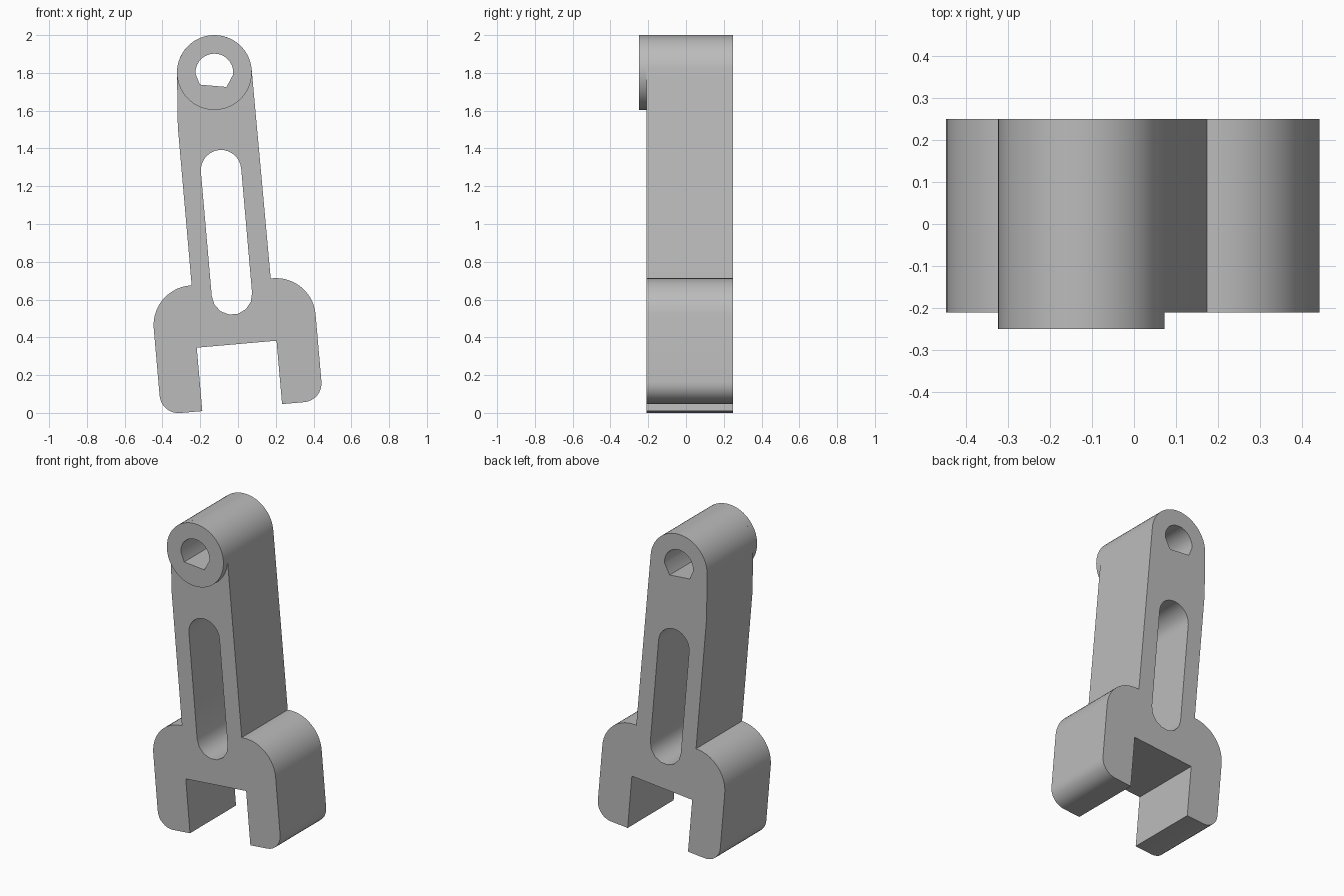
import bpy
import math
from math import cos, sin, radians
from mathutils import Vector

cube = bpy.data.objects.get("Cube")
if cube:
    bpy.data.objects.remove(cube, do_unlink=True)

grey = bpy.data.materials.new("plain grey")
grey.diffuse_color = (0.5, 0.5, 0.5, 1)
grey.use_nodes = True
grey.node_tree.nodes["Principled BSDF"].inputs["Base Color"].default_value = (0.5, 0.5, 0.5, 1)

# The link leans about the centre of its top eye
EYE = Vector((-0.125, 1.802))
EYE_R, HOLE_R = 0.198, 0.1
TILT = radians(5)
MID = -0.008


def lean(points):
    """Move points from the link's own axes into the leaning position."""
    return [EYE + Vector((u * cos(TILT) - v * sin(TILT), u * sin(TILT) + v * cos(TILT)))
            for u, v in points]


def arc(cx, cy, r, start, end, n):
    angles = [radians(start + (end - start) * i / n) for i in range(n + 1)]
    return [(cx + r * cos(a), cy + r * sin(a)) for a in angles]


def plate(name, loops, y_front, y_back):
    """Extrude an outline with holes along y."""
    curve = bpy.data.curves.new(name, 'CURVE')
    curve.dimensions = '2D'
    curve.fill_mode = 'BOTH'
    curve.extrude = (y_back - y_front) / 2
    for loop in loops:
        spline = curve.splines.new('POLY')
        spline.points.add(len(loop) - 1)
        for point, (x, z) in zip(spline.points, loop):
            point.co = (x, z, 0, 1)
        spline.use_cyclic_u = True
    obj = bpy.data.objects.new(name, curve)
    bpy.context.collection.objects.link(obj)
    obj.location.y = (y_front + y_back) / 2
    obj.rotation_euler.x = math.pi / 2
    bpy.ops.object.select_all(action='DESELECT')
    obj.select_set(True)
    bpy.context.view_layer.objects.active = obj
    bpy.ops.object.convert(target='MESH')
    obj = bpy.context.view_layer.objects.active
    bpy.ops.object.mode_set(mode='EDIT')
    bpy.ops.mesh.select_all(action='SELECT')
    bpy.ops.mesh.remove_doubles(threshold=0.0001)
    bpy.ops.mesh.normals_make_consistent(inside=False)
    bpy.ops.object.mode_set(mode='OBJECT')
    bpy.ops.object.shade_smooth_by_angle(angle=radians(30))
    obj.data.materials.clear()
    obj.data.materials.append(grey)
    return obj


# Fork half, from the shoulder down to the notch
OUTER, INNER, NECK = 0.43, 0.212, 0.21
SHOULDER, NOTCH, FOOT = -1.112, -1.443, -1.78
SHOULDER_R, FOOT_R = 0.21, 0.1
half = [(NECK, SHOULDER)]
half += arc(OUTER - SHOULDER_R, SHOULDER - SHOULDER_R, SHOULDER_R, 90, 0, 14)
half += arc(OUTER - FOOT_R, FOOT + FOOT_R, FOOT_R, 0, -90, 8)
half += [(INNER, FOOT), (INNER, NOTCH)]
right_side = [(MID + u, v) for u, v in half]
left_side = [(MID - u, v) for u, v in reversed(half)]

# Whole outline: leaning sides, with an upright left cheek below the eye
outline = lean(right_side + left_side + [(MID - NECK, -0.27)])
outline += [Vector(p) for p in arc(EYE.x, EYE.y, EYE_R, 180, 5, 32)]

# Long slot
SLOT_R = 0.107
slot = lean(arc(MID - 0.002, -0.518, SLOT_R, 0, 180, 14)
            + arc(MID - 0.002, -1.179, SLOT_R, 180, 360, 7))

# Eye hole with a flat at its lower side
hole = arc(EYE.x, EYE.y, HOLE_R, -6, 184, 14) + arc(EYE.x, EYE.y, HOLE_R, 220, 310, 1)

plate("fork_link_body", [outline, slot, hole], -0.21, 0.25)

# Raised collar around the eye
collar = arc(EYE.x, EYE.y, EYE_R, 0, 354, 59)
plate("eye_collar", [collar, hole], -0.25, -0.21)
